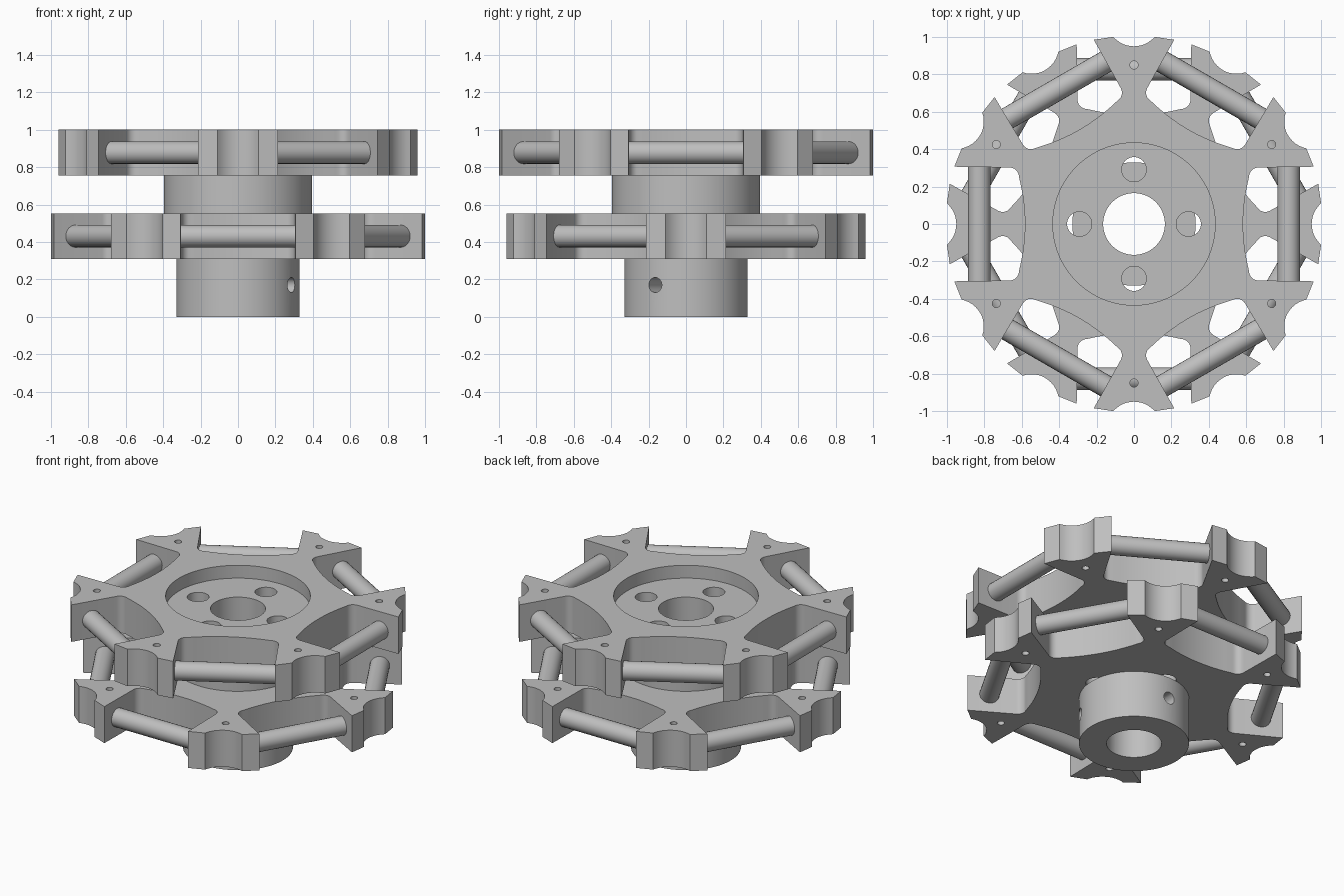
import bpy, bmesh, math
from mathutils import Matrix, Vector

if "Cube" in bpy.data.objects:
    bpy.data.objects.remove(bpy.data.objects["Cube"])

grey = bpy.data.materials.new("grey metal")
grey.diffuse_color = (0.52, 0.52, 0.52, 1)
grey.use_nodes = True
grey.node_tree.nodes["Principled BSDF"].inputs["Base Color"].default_value = grey.diffuse_color


def make_object(name, bm):
    bmesh.ops.recalc_face_normals(bm, faces=bm.faces)
    me = bpy.data.meshes.new(name)
    bm.to_mesh(me)
    bm.free()
    me.materials.append(grey)
    ob = bpy.data.objects.new(name, me)
    bpy.context.collection.objects.link(ob)
    return ob


def add_cylinder(bm, start, end, radius, segments=48):
    start, end = Vector(start), Vector(end)
    axis = end - start
    matrix = Matrix.Translation((start + end) / 2) @ axis.to_track_quat('Z', 'Y').to_matrix().to_4x4()
    bmesh.ops.create_cone(bm, cap_ends=True, segments=segments, radius1=radius,
                          radius2=radius, depth=axis.length, matrix=matrix)


def cut(ob, cylinders):
    # each cutter is (start, end, radius, segments)
    for c in cylinders:
        bm = bmesh.new()
        add_cylinder(bm, *c)
        cutter = make_object("hole_cutter", bm)
        cutter.hide_render = True
        mod = ob.modifiers.new("hole", 'BOOLEAN')
        mod.operation, mod.solver, mod.object = 'DIFFERENCE', 'EXACT', cutter
        bpy.context.view_layer.objects.active = ob
        bpy.ops.object.modifier_apply(modifier=mod.name)
        bpy.data.objects.remove(cutter)


def smooth(ob):
    bpy.ops.object.select_all(action='DESELECT')
    ob.select_set(True)
    bpy.context.view_layer.objects.active = ob
    bpy.ops.object.shade_smooth_by_angle(angle=math.radians(30))


def polar(r, a, z):
    return (r * math.cos(a), r * math.sin(a), z)


def arc(cx, cy, r, a0, a1, n):
    return [(cx + r * math.cos(math.radians(a0 + (a1 - a0) * i / n)),
             cy + r * math.sin(math.radians(a0 + (a1 - a0) * i / n))) for i in range(n + 1)]


def turn(points, a):
    return [(x * math.cos(a) - y * math.sin(a), x * math.sin(a) + y * math.cos(a)) for x, y in points]


def star_outline(offset):
    # one arm tip with its scallop, then the roller pocket beside it
    tip = [(0.985, -0.215)] + arc(1.096, 0, 0.146, 229, 131, 12) + [(0.985, 0.215)]
    half = arc(0.665, -0.252, 0.05, 270, 180, 6)
    half += [(0.583 + 0.032 * (y / 0.25) ** 2, y) for y in (-0.2, -0.15, -0.1, -0.05)]
    pocket = half + [(0.583, 0)] + [(x, -y) for x, y in reversed(half)]
    sector = tip + turn(pocket, math.radians(30))
    return [p for k in range(6) for p in turn(sector, offset + k * math.pi / 3)]


def star_plate(name, z0, z1, offset):
    bm = bmesh.new()
    face = bm.faces.new([bm.verts.new((x, y, z0)) for x, y in star_outline(offset)])
    ext = bmesh.ops.extrude_face_region(bm, geom=[face])
    bmesh.ops.translate(bm, vec=(0, 0, z1 - z0),
                        verts=[v for v in ext["geom"] if isinstance(v, bmesh.types.BMVert)])
    return make_object(name, bm)


BOLTS = [((*polar(0.292, k * math.pi / 2, 0)[:2], 0.25),
          (*polar(0.292, k * math.pi / 2, 0)[:2], 1.1), 0.066, 32) for k in range(4)]
BORE = ((0, 0, -0.1), (0, 0, 1.1), 0.165, 64)

# two star plates, turned half a step from each other, with rollers in the pockets
for level, z0, z1, offset in (("upper", 0.755, 1.0, math.pi / 6), ("lower", 0.31, 0.552, 0.0)):
    plate = star_plate(level + "_star_plate", z0, z1, offset)
    pins = [(polar(0.85, offset + k * math.pi / 3, z0 - 0.1),
             polar(0.85, offset + k * math.pi / 3, z1 + 0.1), 0.022, 16) for k in range(6)]
    recess = [((0, 0, 0.915), (0, 0, 1.1), 0.434, 96)] if level == "upper" else []
    cut(plate, [BORE] + BOLTS + pins + recess)
    smooth(plate)

    zc = (z0 + z1) / 2
    for k in range(6):
        a = offset + math.pi / 6 + k * math.pi / 3
        mid = Vector(polar(0.827, a, zc))
        side = Vector((-math.sin(a), math.cos(a), 0)) * 0.33
        bm = bmesh.new()
        add_cylinder(bm, mid - side, mid + side, 0.06, 24)
        smooth(make_object(f"{level}_roller_rod_{k + 1}", bm))

# spacer drum between the plates
bm = bmesh.new()
add_cylinder(bm, (0, 0, 0.552), (0, 0, 0.755), 0.395, 96)
spacer = make_object("spacer_drum", bm)
cut(spacer, [BORE] + BOLTS)
smooth(spacer)

# shaft hub below, with two set screw holes
bm = bmesh.new()
add_cylinder(bm, (0, 0, 0), (0, 0, 0.31), 0.33, 96)
hub = make_object("shaft_hub", bm)
screws = [(polar(0.05, math.radians(d), 0.17), polar(0.45, math.radians(d), 0.17), 0.04, 24)
          for d in (-30, 90)]
cut(hub, [BORE] + screws)
smooth(hub)
